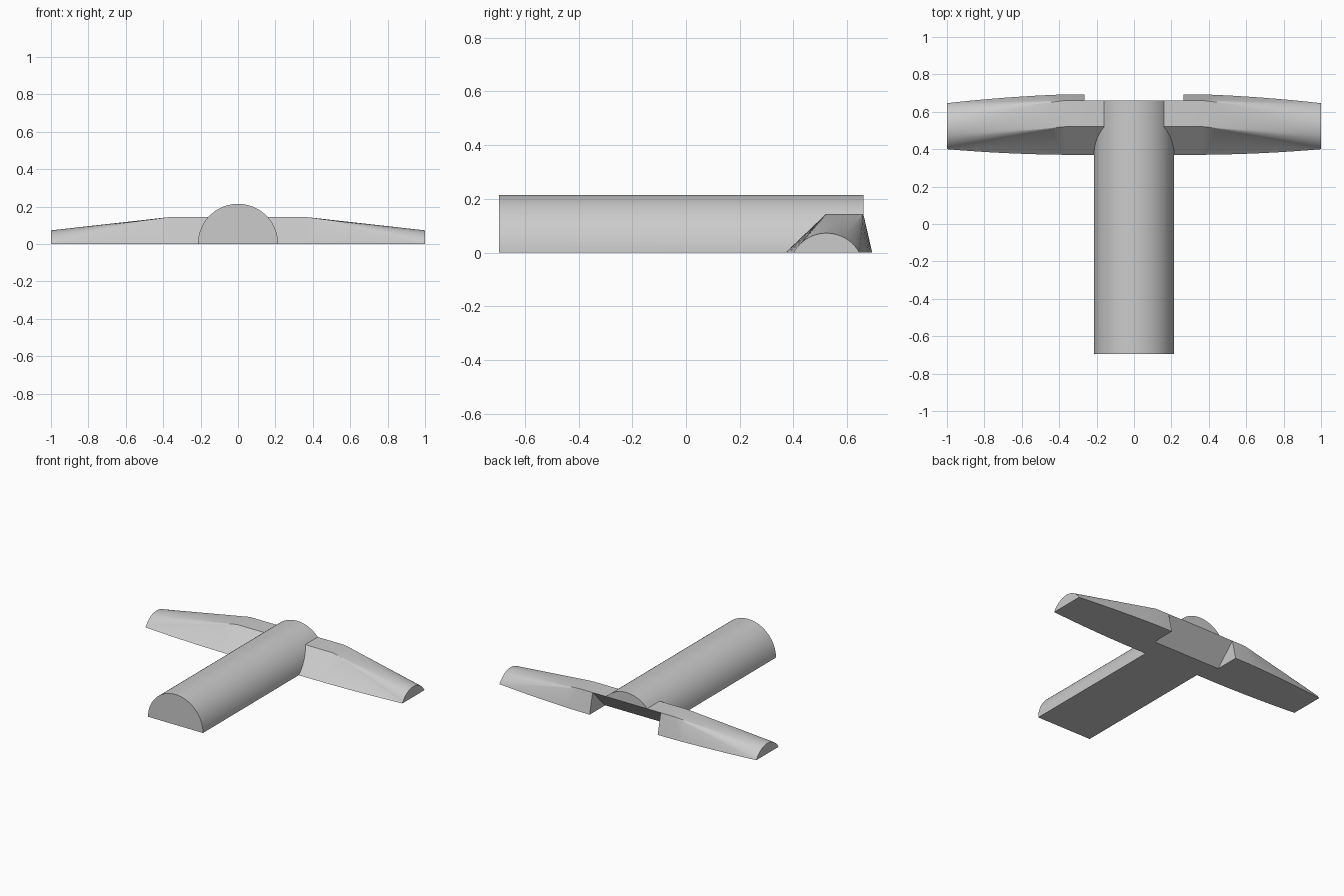
import bpy
import bmesh
import math
from mathutils import Vector

cube = bpy.data.objects.get("Cube")
if cube:
    bpy.data.objects.remove(cube, do_unlink=True)

grey = bpy.data.materials.new("light grey")
grey.use_nodes = True
grey.diffuse_color = (0.6, 0.6, 0.6, 1)
grey.node_tree.nodes["Principled BSDF"].inputs["Base Color"].default_value = (0.6, 0.6, 0.6, 1)

RADIUS, FRONT, BACK = 0.214, -0.695, 0.66
TOP, TOP_FRONT, UNDER_BACK = 0.143, 0.52, 0.52
NOTCH, SHOULDER = 0.265, 0.37


def loft(bm, sections):
    """Skin a row of closed sections and cap both ends."""
    rings = [[bm.verts.new(p) for p in s] for s in sections]
    for a, b in zip(rings, rings[1:]):
        for i in range(len(a)):
            j = (i + 1) % len(a)
            bm.faces.new((a[i], a[j], b[j], b[i]))
    bm.faces.new(rings[0])
    bm.faces.new(rings[-1])


def finish(bm, name):
    bmesh.ops.remove_doubles(bm, verts=bm.verts, dist=0.0001)
    bmesh.ops.recalc_face_normals(bm, faces=bm.faces)
    mesh = bpy.data.meshes.new(name)
    bm.to_mesh(mesh)
    bm.free()
    mesh.materials.append(grey)
    obj = bpy.data.objects.new(name, mesh)
    bpy.context.collection.objects.link(obj)
    bpy.ops.object.select_all(action="DESELECT")
    obj.select_set(True)
    bpy.context.view_layer.objects.active = obj
    bpy.ops.object.shade_smooth_by_angle(angle=math.radians(20))


# Half-round body, its rear underside cut away on a slope
bm = bmesh.new()
angles = [math.pi * i / 48 for i in range(49)]
loft(bm, [[(RADIUS * math.cos(a), y, RADIUS * math.sin(a)) for a in angles]
          for y in (FRONT, BACK)])
cut = bmesh.ops.bisect_plane(
    bm, geom=bm.verts[:] + bm.edges[:] + bm.faces[:],
    plane_co=Vector((0, UNDER_BACK, 0)),
    plane_no=Vector((0, TOP, UNDER_BACK - BACK)), clear_outer=True)
bmesh.ops.holes_fill(bm, edges=[e for e in bm.edges if e.is_boundary])
finish(bm, "body")

# Centre bridge between the wings, with the same undercut rear
bm = bmesh.new()
outline = [(0.37, 0), (TOP_FRONT, TOP), (BACK, TOP), (UNDER_BACK, 0)]
loft(bm, [[(x, y, z) for y, z in outline] for x in (-NOTCH, NOTCH)])
finish(bm, "wing_bridge")


def wing_section(side, x):
    """Trapezoid at the shoulder, blending to a round arc at the tip."""
    t = max(0, (x - SHOULDER) / (1 - SHOULDER))
    bow = 0.006 * 4 * t * (1 - t)
    points = [(side * x, 0.37 + 0.03 * t - bow, 0)]
    steps = 24
    half_chord, height = 0.1225, 0.072
    r = (half_chord ** 2 + height ** 2) / (2 * height)
    spread = math.asin(half_chord / r)
    for i in range(steps + 1):
        u = i / steps
        # The shoulder corners fan out to the ends of the arc
        k = min(1, max(0, (u - 0.3) / 0.4))
        a = spread * (2 * u - 1)
        root = Vector((TOP_FRONT + (BACK - TOP_FRONT) * k, TOP))
        tip = Vector((0.5225 + r * math.sin(a), height - r + r * math.cos(a) + 0.0005))
        p = root.lerp(tip, t)
        points.append((side * x, p.x, p.y))
    points.append((side * x, 0.693 - 0.047 * t + bow, 0))
    return points


# Wings, mirrored left and right
for side, name in ((1, "left_wing"), (-1, "right_wing")):
    bm = bmesh.new()
    stations = [NOTCH] + [SHOULDER + (1 - SHOULDER) * i / 8 for i in range(9)]
    loft(bm, [wing_section(side, x) for x in stations])
    finish(bm, name)
